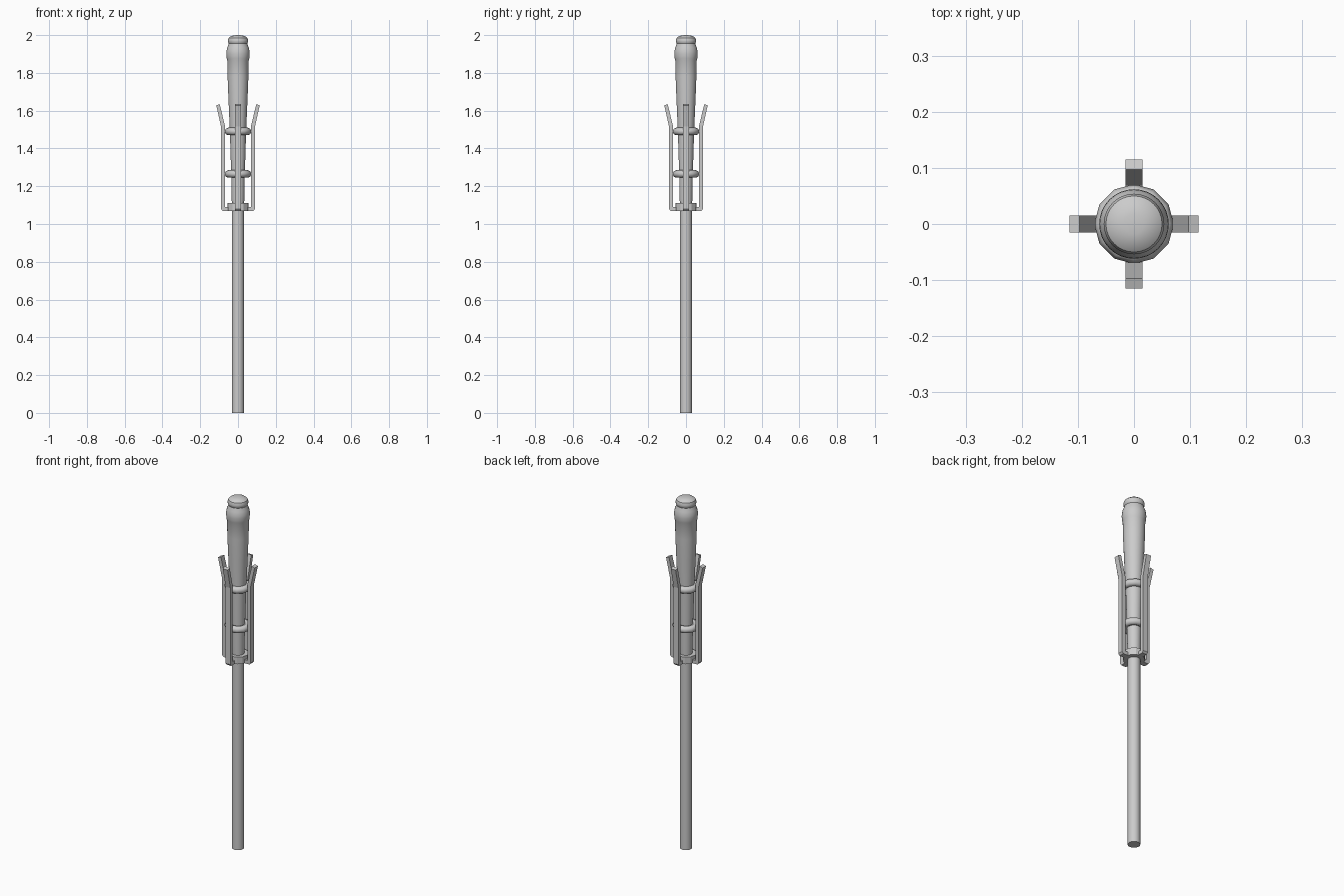
import bpy, bmesh, math
from mathutils import Matrix, Vector

if "Cube" in bpy.data.objects:
    bpy.data.objects.remove(bpy.data.objects["Cube"])


def finish(name, bm, angle=35):
    bmesh.ops.remove_doubles(bm, verts=bm.verts, dist=1e-5)
    bmesh.ops.recalc_face_normals(bm, faces=bm.faces)
    me = bpy.data.meshes.new(name)
    bm.to_mesh(me)
    bm.free()
    ob = bpy.data.objects.new(name, me)
    bpy.context.collection.objects.link(ob)
    if angle:
        bpy.ops.object.select_all(action='DESELECT')
        ob.select_set(True)
        bpy.context.view_layer.objects.active = ob
        bpy.ops.object.shade_smooth_by_angle(angle=math.radians(angle))
    return ob


def lathe(name, profile, sides, closed=False, angle=35):
    bm = bmesh.new()
    vs = [bm.verts.new((r, 0, z)) for r, z in profile]
    pairs = list(zip(vs, vs[1:]))
    if closed:
        pairs.append((vs[-1], vs[0]))
    es = [bm.edges.new(p) for p in pairs]
    bmesh.ops.spin(bm, geom=vs + es, cent=(0, 0, 0), axis=(0, 0, 1),
                   angle=2 * math.pi, steps=sides, use_merge=True)
    return finish(name, bm, angle)


# long shaft
lathe("pole", [(0, 0), (0.032, 0), (0.032, 1.09), (0, 1.09)], 16)

# tapered torch body with collar, neck and domed cap
lathe("torch_body", [
    (0, 1.07), (0.032, 1.07), (0.036, 1.26), (0.043, 1.49), (0.050, 1.65),
    (0.055, 1.78), (0.057, 1.87), (0.060, 1.877), (0.0605, 1.89),
    (0.062, 1.90), (0.061, 1.915), (0.057, 1.935), (0.050, 1.95),
    (0.049, 1.955), (0.053, 1.963), (0.054, 1.972), (0.050, 1.985),
    (0.037, 1.995), (0.018, 1.999), (0, 2.0)], 32)

# rounded binding rings
for name, z in (("lower_ring", 1.265), ("upper_ring", 1.49)):
    section = [(0.051 + 0.02 * math.cos(k * math.pi / 4),
                z + 0.02 * math.sin(k * math.pi / 4)) for k in range(8)]
    lathe(name, section, 12, closed=True, angle=50)

# hub collar that the prongs grow from
lathe("hub", [(0.030, 1.07), (0.056, 1.07), (0.056, 1.11), (0.030, 1.11)],
      12, closed=True, angle=0)

# four bent flat prongs
outline = [(0.045, 1.07), (0.082, 1.07), (0.090, 1.08), (0.090, 1.516),
           (0.115, 1.628), (0.097, 1.634), (0.069, 1.520), (0.069, 1.09),
           (0.045, 1.09)]
half = 0.015
for i in range(4):
    bm = bmesh.new()
    a = [bm.verts.new((x, -half, z)) for x, z in outline]
    b = [bm.verts.new((x, half, z)) for x, z in outline]
    n = len(outline)
    bm.faces.new(a)
    bm.faces.new(b[::-1])
    for k in range(n):
        j = (k + 1) % n
        bm.faces.new((a[k], b[k], b[j], a[j]))
    bm.transform(Matrix.Rotation(i * math.pi / 2, 4, 'Z'))
    finish(f"prong_{i + 1}", bm, angle=0)
